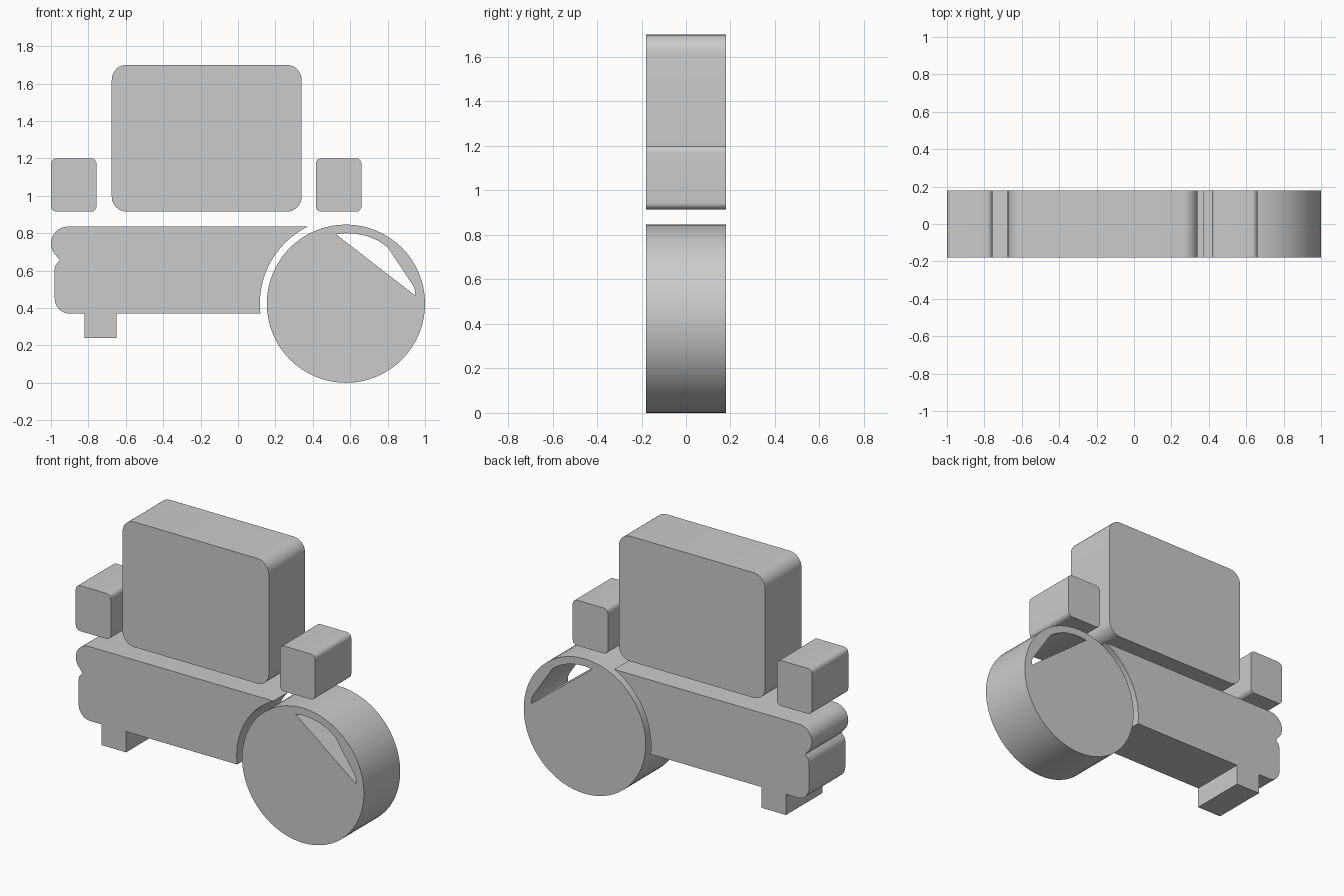
import bpy
from math import sin, cos, radians, pi, atan2

if "Cube" in bpy.data.objects:
    bpy.data.objects.remove(bpy.data.objects["Cube"])

HALF_DEPTH = 0.18


def arc(cx, cz, r, start, end, steps):
    """Points on an arc, angles in degrees."""
    angles = [radians(start + (end - start) * i / steps) for i in range(steps + 1)]
    return [(cx + r * cos(a), cz + r * sin(a)) for a in angles]


def rounded_rect(x0, x1, z0, z1, r, steps=8):
    return (arc(x1 - r, z1 - r, r, 0, 90, steps) + arc(x0 + r, z1 - r, r, 90, 180, steps)
            + arc(x0 + r, z0 + r, r, 180, 270, steps) + arc(x1 - r, z0 + r, r, 270, 360, steps))


def slab(name, *loops):
    """Extrude closed x-z outlines along y; inner loops become holes."""
    curve = bpy.data.curves.new(name, 'CURVE')
    curve.dimensions = '2D'
    curve.fill_mode = 'BOTH'
    curve.extrude = HALF_DEPTH
    for loop in loops:
        spline = curve.splines.new('POLY')
        spline.points.add(len(loop) - 1)
        for point, (x, z) in zip(spline.points, loop):
            point.co = (x, z, 0, 1)
        spline.use_cyclic_u = True
    obj = bpy.data.objects.new(name, curve)
    bpy.context.collection.objects.link(obj)
    obj.rotation_euler.x = pi / 2
    bpy.ops.object.select_all(action='DESELECT')
    obj.select_set(True)
    bpy.context.view_layer.objects.active = obj
    bpy.ops.object.convert(target='MESH')
    bpy.ops.object.mode_set(mode='EDIT')
    bpy.ops.mesh.select_all(action='SELECT')
    bpy.ops.mesh.remove_doubles(threshold=0.0001)
    bpy.ops.mesh.normals_make_consistent(inside=False)
    bpy.ops.object.mode_set(mode='OBJECT')
    bpy.ops.object.shade_smooth_by_angle(angle=radians(30))
    return obj


# Upper blocks
slab("main_block", rounded_rect(-0.675, 0.34, 0.915, 1.70, 0.08))
slab("left_block", rounded_rect(-1.0, -0.757, 0.915, 1.20, 0.03))
slab("right_block", rounded_rect(0.416, 0.66, 0.915, 1.20, 0.03))

# Long body with a foot, a notched left end and an arch around the wheel
WX, WZ, WR, ARCH = 0.577, 0.423, 0.423, 0.46
top, bottom = 0.835, 0.37
a0 = 180 - math_deg if (math_deg := None) else 180 - atan2(top - WZ, (ARCH**2 - (top - WZ)**2) ** 0.5) * 180 / pi
a1 = 180 + atan2(WZ - bottom, (ARCH**2 - (WZ - bottom)**2) ** 0.5) * 180 / pi
slab("body",
     arc(WX, WZ, ARCH, a0, a1, 24)
     + [(-0.65, bottom), (-0.65, 0.24), (-0.82, 0.24), (-0.82, bottom)]
     + arc(-0.90, 0.45, 0.08, 270, 180, 8)
     + [(-0.98, 0.61), (-0.973, 0.635), (-0.953, 0.655)]
     + arc(-0.91, 0.745, 0.09, 225, 90, 12))

# Wheel with a slanted window near its rim
window = [(0.524, 0.794), (0.575, 0.80), (0.63, 0.797), (0.685, 0.786), (0.745, 0.762),
          (0.80, 0.725), (0.936, 0.52), (0.946, 0.495), (0.945, 0.468)]
slab("wheel", arc(WX, WZ, WR, 0, 354.375, 63), window)
